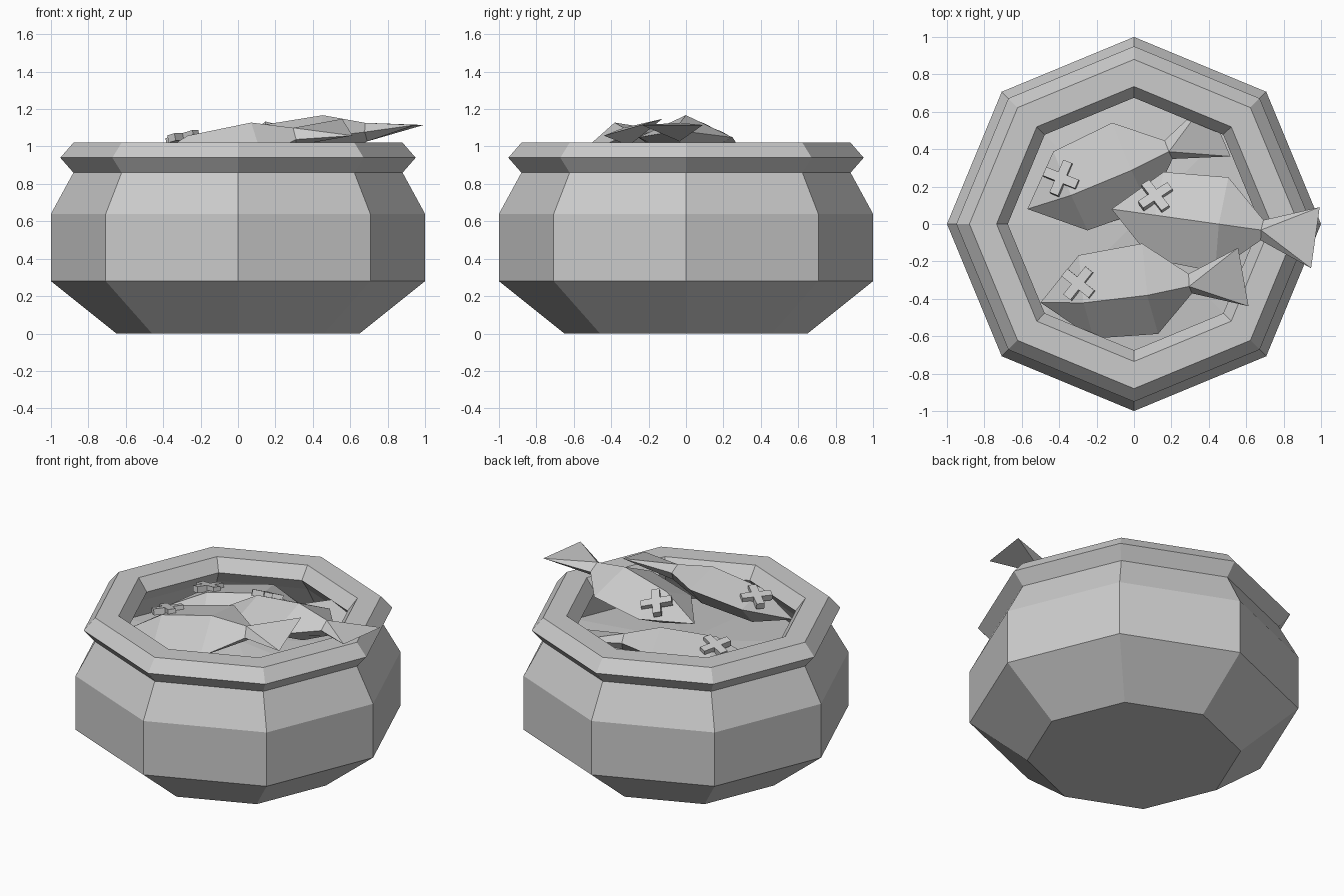
import bpy
import bmesh
from math import sin, cos, pi, radians, atan2
from mathutils import Matrix, Vector

cube = bpy.data.objects.get("Cube")
if cube:
    bpy.data.objects.remove(cube, do_unlink=True)

mat = bpy.data.materials.new("plain_grey")
mat.use_nodes = True
colour = (0.6, 0.6, 0.6, 1)
mat.diffuse_color = colour
mat.node_tree.nodes["Principled BSDF"].inputs["Base Color"].default_value = colour


def finish(bm, name, matrix=Matrix()):
    bmesh.ops.recalc_face_normals(bm, faces=bm.faces)
    mesh = bpy.data.meshes.new(name)
    bm.to_mesh(mesh)
    bm.free()
    mesh.materials.append(mat)
    obj = bpy.data.objects.new(name, mesh)
    obj.matrix_world = matrix
    bpy.context.collection.objects.link(obj)
    return obj


def bridge(bm, a, b):
    """Join two rings with the same number of corners."""
    for i in range(len(a)):
        j = (i + 1) % len(a)
        bm.faces.new((a[i], a[j], b[j], b[i]))


def fan(bm, ring, tip):
    for i in range(len(ring)):
        bm.faces.new((ring[i], ring[(i + 1) % len(ring)], tip))


# Eight-sided pot: outer wall, flared rim, inner lip and domed filling
def make_pot():
    profile = [(0.65, 0), (1, 0.28), (1, 0.64), (0.88, 0.86), (0.95, 0.94),
               (0.88, 1.02), (0.735, 1.02), (0.675, 0.94), (0.735, 0.86), (0.82, 0.72)]
    bm = bmesh.new()
    rings = [[bm.verts.new((r * cos(i * pi / 4), r * sin(i * pi / 4), z))
              for i in range(8)] for r, z in profile]
    for a, b in zip(rings, rings[1:]):
        bridge(bm, a, b)
    bm.faces.new(rings[0])
    fan(bm, rings[-1], bm.verts.new((0, 0, 0.8)))
    finish(bm, "pot")


# Fish lying on its side: diamond sections from mouth to tail
def make_fish(name, matrix):
    sections = [(0.25, 0.235, 0.11), (0.6, 0.255, 0.12), (0.82, 0.055, 0.05)]
    bm = bmesh.new()
    rings = [[bm.verts.new(p) for p in ((x, w, 0), (x, 0, t), (x, -w, 0), (x, 0, -t))]
             for x, w, t in sections]
    fan(bm, rings[0], bm.verts.new((0, 0, 0)))
    for a, b in zip(rings, rings[1:]):
        bridge(bm, a, b)
    # Tail wedge ending in a straight edge
    left, top, right, under = rings[-1]
    tip_l, tip_r = [bm.verts.new((1.11, s * 0.165, 0)) for s in (1, -1)]
    for ridge in (top, under):
        bm.faces.new((left, ridge, tip_l))
        bm.faces.new((ridge, right, tip_r))
        bm.faces.new((ridge, tip_r, tip_l))
    finish(bm, name, matrix)


# Cross-shaped eye: centre square with four arms, extruded
def make_eye(name, matrix):
    a, b, h = 0.025, 0.095, 0.04
    bm = bmesh.new()
    outline = []
    for k in range(4):
        turn = Matrix.Rotation(k * pi / 2, 3, "Z")
        outline += [turn @ Vector(p) for p in ((b, -a, 0), (b, a, 0), (a, a, 0))]
    face = bm.faces.new([bm.verts.new(p) for p in outline])
    result = bmesh.ops.extrude_face_region(bm, geom=[face])
    top = [v for v in result["geom"] if isinstance(v, bmesh.types.BMVert)]
    bmesh.ops.translate(bm, verts=top, vec=(0, 0, h))
    finish(bm, name, matrix)


make_pot()

# Name, mouth position, yaw, pitch and roll in degrees
for name, mouth, yaw, pitch, roll in (
        ("back_fish", (-0.57, 0.08, 0.85), 22.8, 3, 12),
        ("middle_fish", (-0.12, 0.08, 0.97), -8, 7.5, 0),
        ("front_fish", (-0.5, -0.42, 0.91), 7.2, 10, 16)):
    place = (Matrix.Translation(mouth) @ Matrix.Rotation(radians(yaw), 4, "Z")
             @ Matrix.Rotation(radians(-pitch), 4, "Y") @ Matrix.Rotation(radians(roll), 4, "X"))
    make_fish(name, place)
    tilt = (Matrix.Translation((0.235, 0.09, 0.055))
            @ Matrix.Rotation(-atan2(0.11, 0.235), 4, "X") @ Matrix.Rotation(pi / 4, 4, "Z"))
    make_eye(name + "_eye", place @ tilt)
